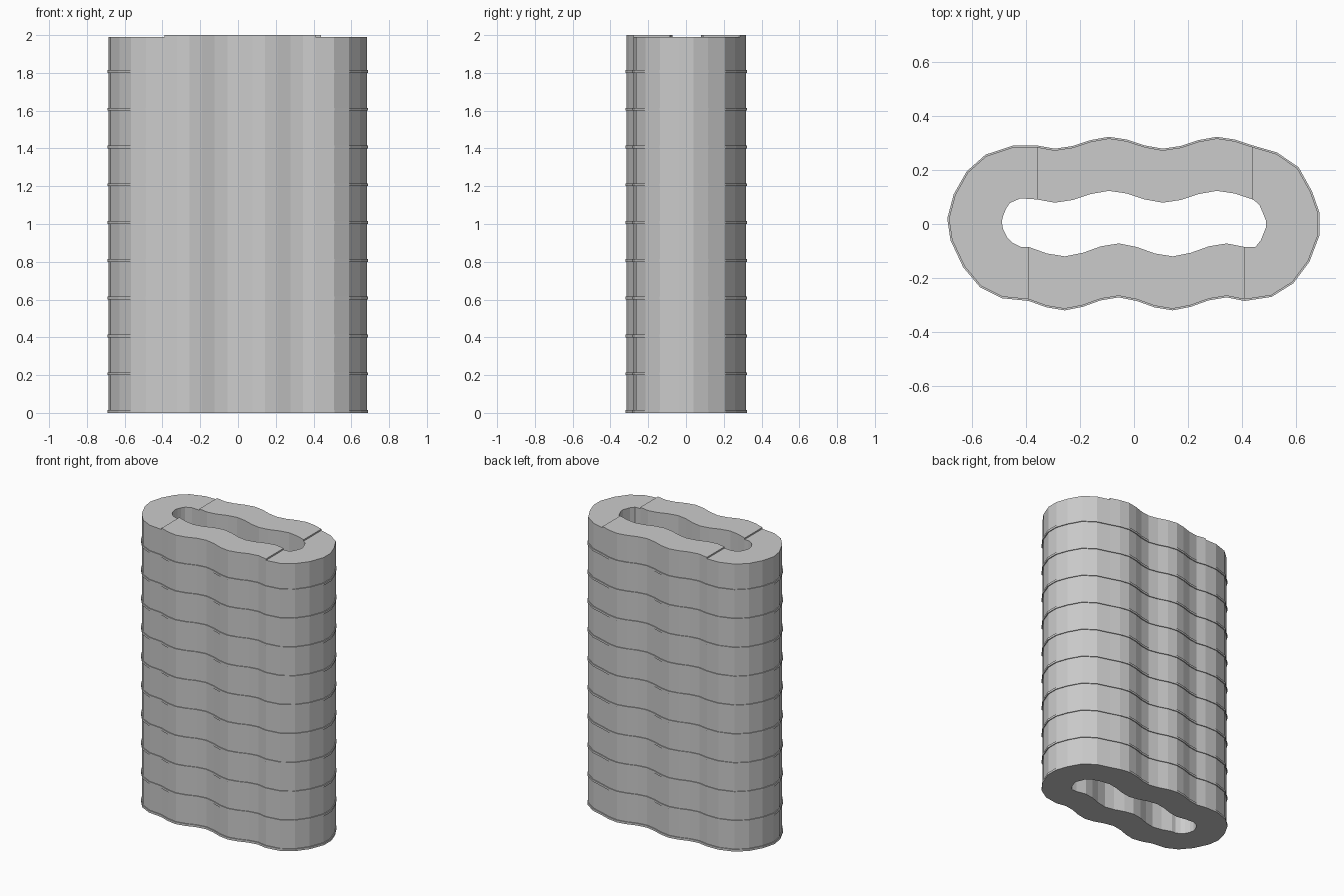
import bpy, bmesh, math
from mathutils import Vector

if "Cube" in bpy.data.objects:
    bpy.data.objects.remove(bpy.data.objects["Cube"])

COURSES, H = 10, 0.2
LIP, LIP_H = 0.006, 0.015

def block(name, outer, inner, z0, z1):
    """Wall block swept along paired outer/inner points, with a thin outer lip at its foot."""
    bm = bmesh.new()
    rings = []
    for o, i in zip(outer, inner):
        o, i = Vector(o), Vector(i)
        w = o + (i - o).normalized() * LIP
        prof = [(o, z0), (o, z0 + LIP_H), (w, z0 + LIP_H), (w, z1), (i, z1), (i, z0)]
        rings.append([bm.verts.new((p.x, p.y, z)) for p, z in prof])
    for a, b in zip(rings, rings[1:]):
        for k in range(6):
            n = (k + 1) % 6
            bm.faces.new((a[k], a[n], b[n], b[k]))
    bm.faces.new(rings[0])
    bm.faces.new(rings[-1][::-1])
    bmesh.ops.recalc_face_normals(bm, faces=bm.faces)
    me = bpy.data.meshes.new(name)
    bm.to_mesh(me)
    bm.free()
    bpy.context.collection.objects.link(bpy.data.objects.new(name, me))

def wave(x0, x1, n, side, amp, peak):
    """Wavy side wall: outer and inner edges share one wave."""
    xs = [x0 + (x1 - x0) * k / n for k in range(n + 1)]
    dy = [amp * math.cos(2 * math.pi * (x - peak) / 0.4) for x in xs]
    base = 0.301 if side > 0 else 0.296
    return ([(x, side * base + d) for x, d in zip(xs, dy)],
            [(x, side * (base - 0.2) + d) for x, d in zip(xs, dy)])

front = wave(-0.39, 0.41, 12, -1, 0.024, -0.06)
back = wave(-0.36, 0.44, 12, 1, 0.022, -0.09)

# rounded ends, running from the front wall to the back wall and round again
right_out = [front[0][-1], (0.51, -0.27), (0.59, -0.22), (0.65, -0.14), (0.688, -0.04),
             (0.688, 0.04), (0.66, 0.12), (0.61, 0.21), (0.53, 0.265), back[0][-1]]
right_in = [front[1][-1], (0.45, -0.085), (0.47, -0.06), (0.48, -0.035), (0.49, -0.01),
            (0.49, 0.01), (0.48, 0.035), (0.465, 0.07), (0.455, 0.08), back[1][-1]]
left_out = [back[0][0], (-0.45, 0.29), (-0.55, 0.257), (-0.62, 0.195), (-0.668, 0.11),
            (-0.692, 0.02), (-0.68, -0.06), (-0.633, -0.16), (-0.57, -0.235),
            (-0.49, -0.275), front[0][0]]
left_in = [back[1][0], (-0.42, 0.095), (-0.46, 0.078), (-0.475, 0.055), (-0.485, 0.03),
           (-0.49, 0.01), (-0.485, -0.02), (-0.47, -0.05), (-0.45, -0.07),
           (-0.42, -0.085), front[1][0]]

for c in range(COURSES):
    z0, z1 = c * H, (c + 1) * H
    z_end = z1 - 0.01 if c == COURSES - 1 else z1
    # side walls, two blocks each
    for label, (o, i) in (("front", front), ("back", back)):
        block(f"{label}_block_left_{c}", o[:7], i[:7], z0, z1)
        block(f"{label}_block_right_{c}", o[6:], i[6:], z0, z1)
    # end walls, the left one in three wedges
    block(f"right_end_{c}", right_out, right_in, z0, z_end)
    for n, (a, b) in enumerate(((0, 5), (4, 8), (7, 11))):
        block(f"left_end_wedge_{n}_{c}", left_out[a:b], left_in[a:b], z0, z_end)
